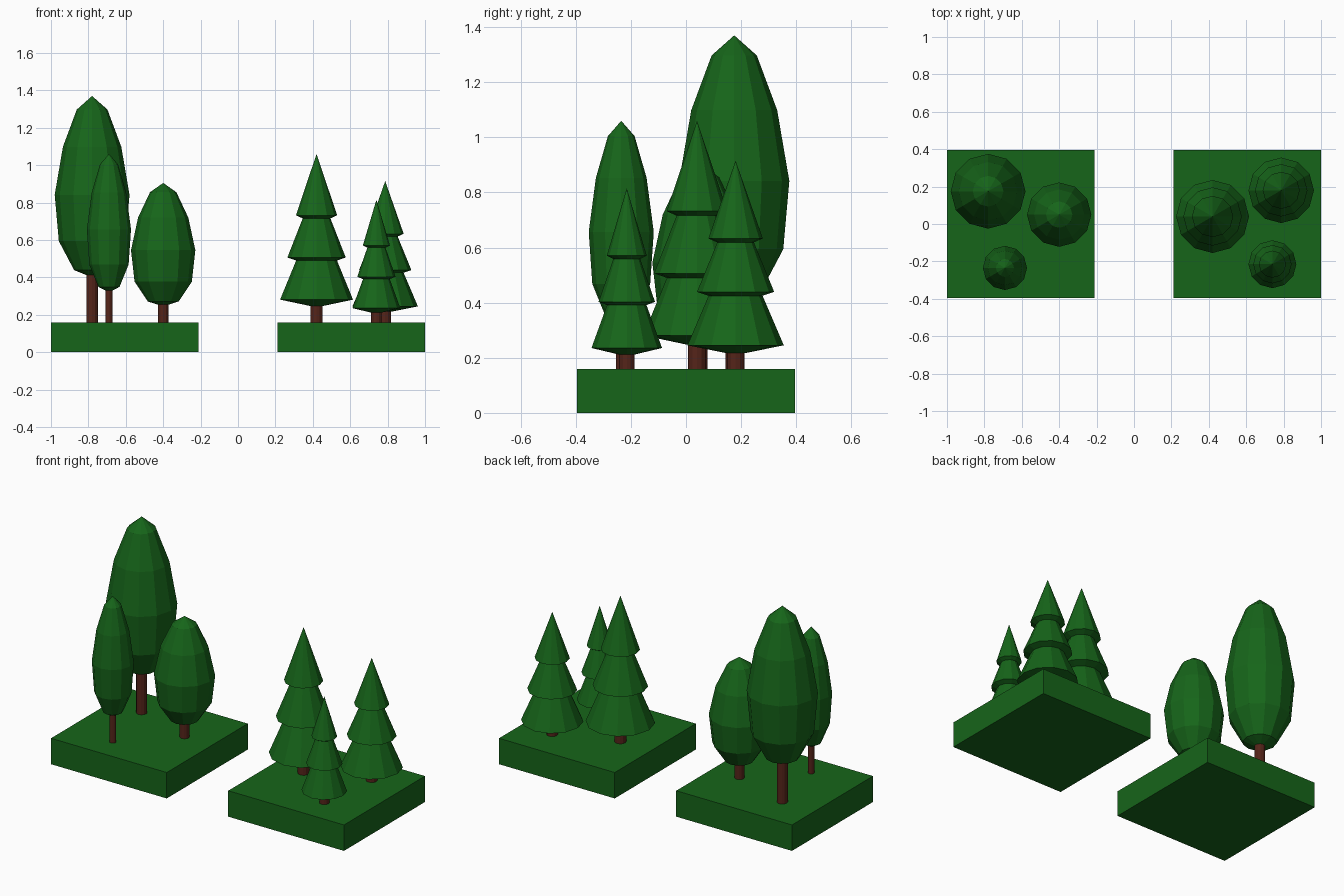
import bpy, bmesh
from math import sin, cos, pi

if "Cube" in bpy.data.objects:
    bpy.data.objects.remove(bpy.data.objects["Cube"])


def material(name, rgb):
    m = bpy.data.materials.new(name)
    m.diffuse_color = (*rgb, 1)
    m.use_nodes = True
    m.node_tree.nodes["Principled BSDF"].inputs["Base Color"].default_value = m.diffuse_color
    return m


GREEN = material("green", (0.008, 0.13, 0.01))
BROWN = material("brown", (0.09, 0.018, 0.01))


def finish(bm, name, mat, loc):
    bmesh.ops.recalc_face_normals(bm, faces=bm.faces)
    mesh = bpy.data.meshes.new(name)
    bm.to_mesh(mesh)
    bm.free()
    mesh.materials.append(mat)
    obj = bpy.data.objects.new(name, mesh)
    obj.location = loc
    bpy.context.collection.objects.link(obj)
    return obj


def lathe(name, profile, radius, bottom, top, x, y, mat, sides=12):
    """Revolve (radius, height) fractions; zero radius gives a pole."""
    bm = bmesh.new()
    rings = []
    for r, t in profile:
        z = (top - bottom) * t
        n = sides if r > 0 else 1
        rings.append([bm.verts.new((r * radius * cos(2 * pi * i / sides),
                                    r * radius * sin(2 * pi * i / sides), z))
                      for i in range(n)])
    for a, b in zip(rings, rings[1:]):
        for i in range(sides):
            j = (i + 1) % sides
            if len(a) == 1:
                bm.faces.new((a[0], b[j], b[i]))
            elif len(b) == 1:
                bm.faces.new((a[i], a[j], b[0]))
            else:
                bm.faces.new((a[i], a[j], b[j], b[i]))
    return finish(bm, name, mat, (x, y, bottom))


def ground(name, x):
    bm = bmesh.new()
    bmesh.ops.create_cube(bm, size=1)
    bmesh.ops.scale(bm, vec=(0.79, 0.79, 0.16), verts=bm.verts)
    finish(bm, name, GREEN, (x, 0, 0.08))


ROUND = [(0, 0), (0.48, 0.04), (0.89, 0.2), (1, 0.455),
         (0.78, 0.72), (0.41, 0.925), (0, 1)]
CONIFER = [(0, 0), (1, 0.05), (0.56, 0.305), (0.8, 0.325),
           (0.38, 0.58), (0.565, 0.6), (0, 1)]
TRUNK = [(0, 0), (1, 0), (1, 1), (0, 1)]
BASE = 0.16

# Ground slabs
ground("left_ground", -0.605)
ground("right_ground", 0.605)

# Trees: name, crown profile, x, y, crown radius, crown bottom, top, trunk radius
trees = [
    ("tall_round_tree", ROUND, -0.78, 0.175, 0.2, 0.40, 1.37, 0.031),
    ("wide_round_tree", ROUND, -0.40, 0.05, 0.172, 0.245, 0.905, 0.028),
    ("slim_round_tree", ROUND, -0.69, -0.235, 0.118, 0.32, 1.06, 0.019),
    ("large_conifer", CONIFER, 0.42, 0.04, 0.195, 0.24, 1.06, 0.033),
    ("medium_conifer", CONIFER, 0.787, 0.18, 0.175, 0.21, 0.915, 0.032),
    ("small_conifer", CONIFER, 0.74, -0.215, 0.128, 0.205, 0.815, 0.028),
]
for name, profile, x, y, r, bottom, top, trunk_r in trees:
    lathe(name + "_crown", profile, r, bottom, top, x, y, GREEN)
    lathe(name + "_trunk", TRUNK, trunk_r, BASE, bottom + 0.05, x, y, BROWN)
